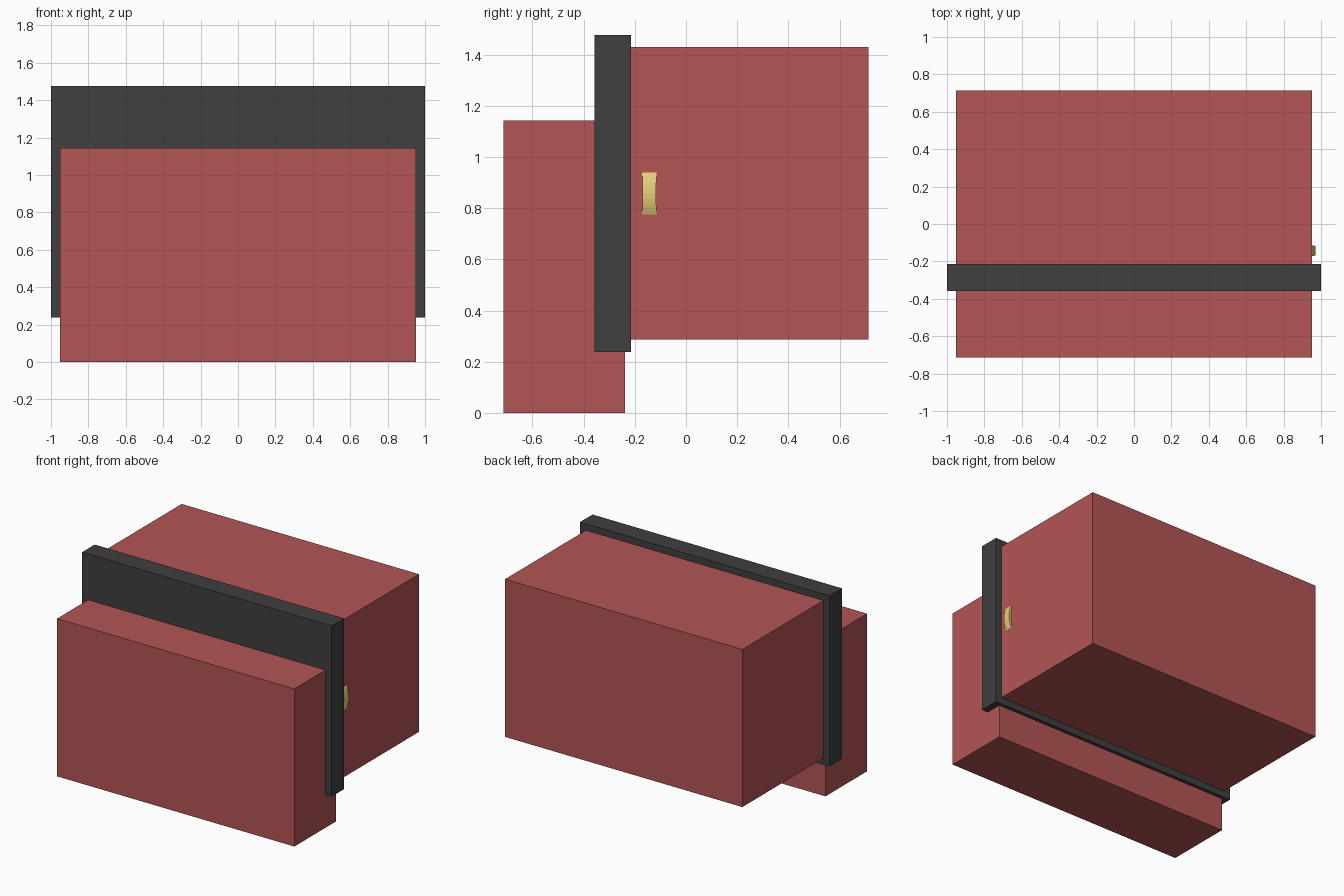
import bpy, bmesh, math

if "Cube" in bpy.data.objects:
    bpy.data.objects.remove(bpy.data.objects["Cube"])


def material(name, color):
    m = bpy.data.materials.new(name)
    m.diffuse_color = color
    m.use_nodes = True
    m.node_tree.nodes["Principled BSDF"].inputs["Base Color"].default_value = m.diffuse_color
    return m


red = material("red", (0.45, 0.09, 0.09, 1))
dark = material("dark_grey", (0.05, 0.05, 0.05, 1))
brass = material("brass", (0.8, 0.62, 0.2, 1))


def finish(name, bm, mat):
    bmesh.ops.recalc_face_normals(bm, faces=bm.faces)
    me = bpy.data.meshes.new(name)
    bm.to_mesh(me)
    bm.free()
    me.materials.append(mat)
    ob = bpy.data.objects.new(name, me)
    bpy.context.collection.objects.link(ob)
    return ob


def box(name, half_x, y, z, mat):
    bm = bmesh.new()
    bmesh.ops.create_cube(bm, size=1)
    for v in bm.verts:
        v.co = (v.co.x * 2 * half_x,
                sum(y) / 2 + v.co.y * (y[1] - y[0]),
                sum(z) / 2 + v.co.z * (z[1] - z[0]))
    return finish(name, bm, mat)


# Lower front box, raised rear box and the plate between them
box("front_box", 0.952, (-0.714, -0.238), (0, 1.143), red)
box("rear_box", 0.952, (-0.238, 0.714), (0.286, 1.429), red)
box("divider_plate", 1.0, (-0.357, -0.214), (0.238, 1.476), dark)

# Bowed handle on the right side, slightly waisted in the middle
bm = bmesh.new()
R, HALF, N = 0.19, 0.085, 8
a = math.asin(HALF / R)
rows = []
for i in range(N + 1):
    t = -1 + 2 * i / N
    x = 0.971 - R * (1 - math.cos(a * t))
    z = 0.857 + R * math.sin(a * t)
    w = 0.026 + 0.003 * t * t
    rows.append([bm.verts.new((px, -0.143 + s * w, z))
                 for px, s in ((x, -1), (x, 1), (0.945, 1), (0.945, -1))])
for p, q in zip(rows, rows[1:]):
    for k in range(4):
        j = (k + 1) % 4
        bm.faces.new((p[k], p[j], q[j], q[k]))
bm.faces.new(rows[0])
bm.faces.new(rows[-1])
finish("side_handle", bm, brass)
